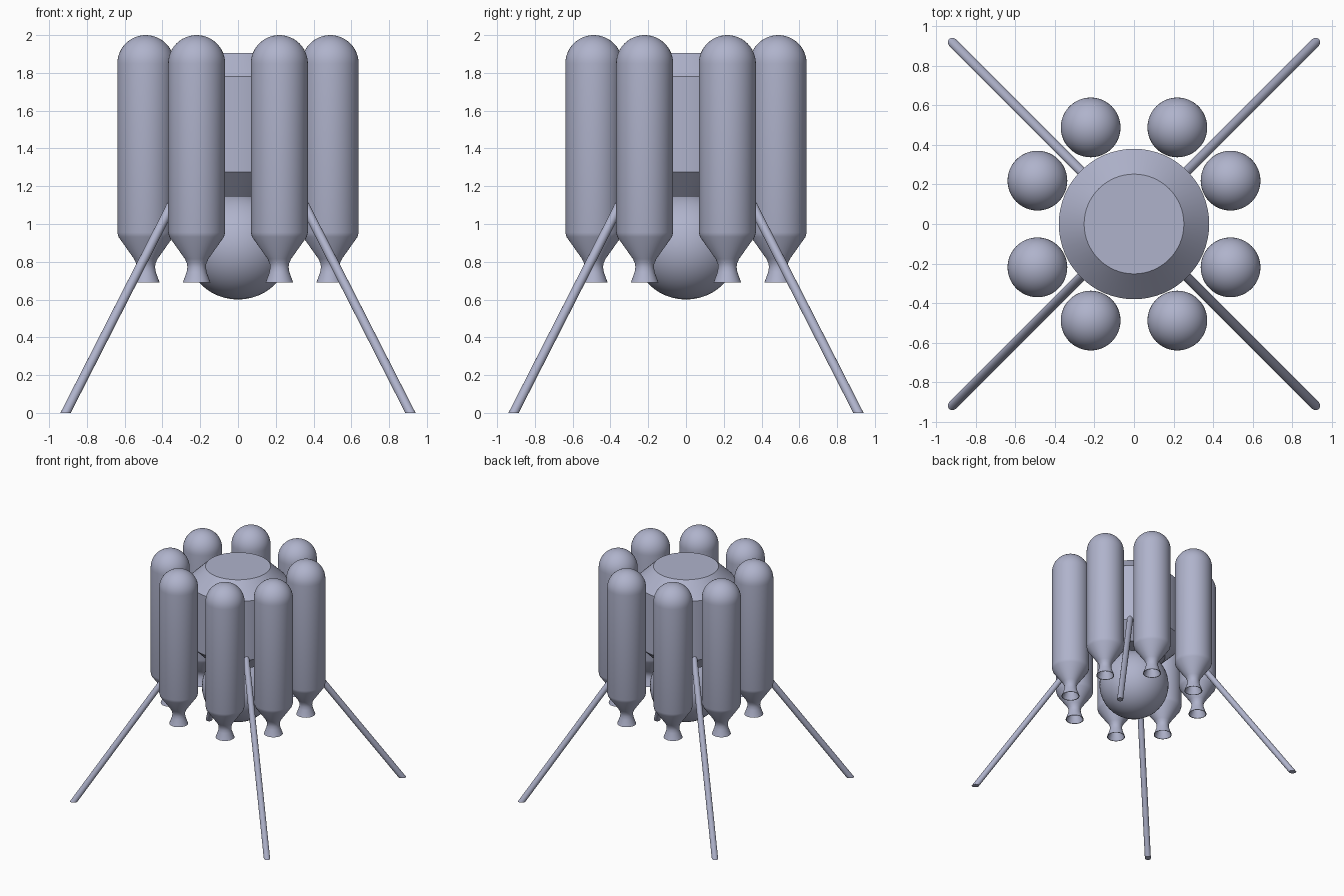
import bpy
import bmesh
import math
from mathutils import Matrix

cube = bpy.data.objects.get("Cube")
if cube:
    bpy.data.objects.remove(cube, do_unlink=True)

# One flat blue-grey for the whole craft
COLOUR = (0.43, 0.45, 0.60, 1.0)
metal = bpy.data.materials.new("blue grey metal")
metal.use_nodes = True
metal.diffuse_color = COLOUR
metal.node_tree.nodes["Principled BSDF"].inputs["Base Color"].default_value = COLOUR


def make_object(name, bm, location=(0, 0, 0), rotation=0.0):
    bmesh.ops.recalc_face_normals(bm, faces=bm.faces)
    mesh = bpy.data.meshes.new(name)
    bm.to_mesh(mesh)
    bm.free()
    mesh.materials.append(metal)
    obj = bpy.data.objects.new(name, mesh)
    obj.location = location
    obj.rotation_euler.z = rotation
    bpy.context.collection.objects.link(obj)
    bpy.ops.object.select_all(action='DESELECT')
    obj.select_set(True)
    bpy.context.view_layer.objects.active = obj
    bpy.ops.object.shade_smooth_by_angle(angle=math.radians(30))
    return obj


def lathe(profile, segments=48):
    """Spin (radius, z) points round z; points on the axis close the ends."""
    bm = bmesh.new()
    verts = [bm.verts.new((r, 0, z)) for r, z in profile]
    edges = [bm.edges.new(pair) for pair in zip(verts, verts[1:])]
    bmesh.ops.spin(bm, geom=verts + edges, cent=(0, 0, 0), axis=(0, 0, 1),
                   angle=math.tau, steps=segments, use_merge=True)
    bmesh.ops.remove_doubles(bm, verts=bm.verts, dist=1e-5)
    return bm


# Central body: drum with bevelled shoulders and flat ends
body = [(0, 1.145), (0.252, 1.145), (0.38, 1.275), (0.38, 1.78),
        (0.252, 1.905), (0, 1.905)]
make_object("central_body", lathe(body, 64))

# Spherical tank below the body
bm = bmesh.new()
bmesh.ops.create_uvsphere(bm, u_segments=48, v_segments=24, radius=0.28)
make_object("lower_sphere", bm, (0, 0, 0.88))

# Eight domed tanks, each with a hollow flared nozzle
dome = [(0.151 * math.sin(a), 1.849 + 0.151 * math.cos(a))
        for a in (math.radians(7.5 * i) for i in range(13))]
dome[0] = (0, 2.0)
nozzle = [(0.151, 0.955), (0.145, 0.932), (0.062, 0.815), (0.051, 0.79),
          (0.049, 0.77), (0.053, 0.745), (0.073, 0.69),
          (0.068, 0.69), (0.047, 0.745), (0.043, 0.77), (0.048, 0.80),
          (0.06, 0.83), (0, 0.87)]
for i in range(4):
    for side, (x, y) in (("a", (0.488, 0.219)), ("b", (0.219, 0.488))):
        turn = Matrix.Rotation(i * math.pi / 2, 3, 'Z')
        px, py, _ = turn @ Matrix.Translation((x, y, 0)).translation
        make_object(f"tank_{i + 1}{side}", lathe(dome + nozzle), (px, py, 0))

# Four splayed legs, cut level at the ground and buried in the body at the top
FOOT, TOP_R, TOP_Z, RADIUS = 1.291, 0.30, 1.375, 0.0245
lean = math.atan2(TOP_Z, FOOT - TOP_R)
for i, name in enumerate(("back_left", "back_right", "front_right", "front_left")):
    bm = bmesh.new()
    bmesh.ops.create_cone(bm, cap_ends=True, segments=24, radius1=RADIUS,
                          radius2=RADIUS, depth=TOP_Z)
    for v in bm.verts:
        shift = FOOT if v.co.z < 0 else TOP_R
        v.co.x = v.co.x / math.sin(lean) + shift
        v.co.z += TOP_Z / 2
    make_object(f"leg_{name}", bm, rotation=math.pi / 4 + i * math.pi / 2)
